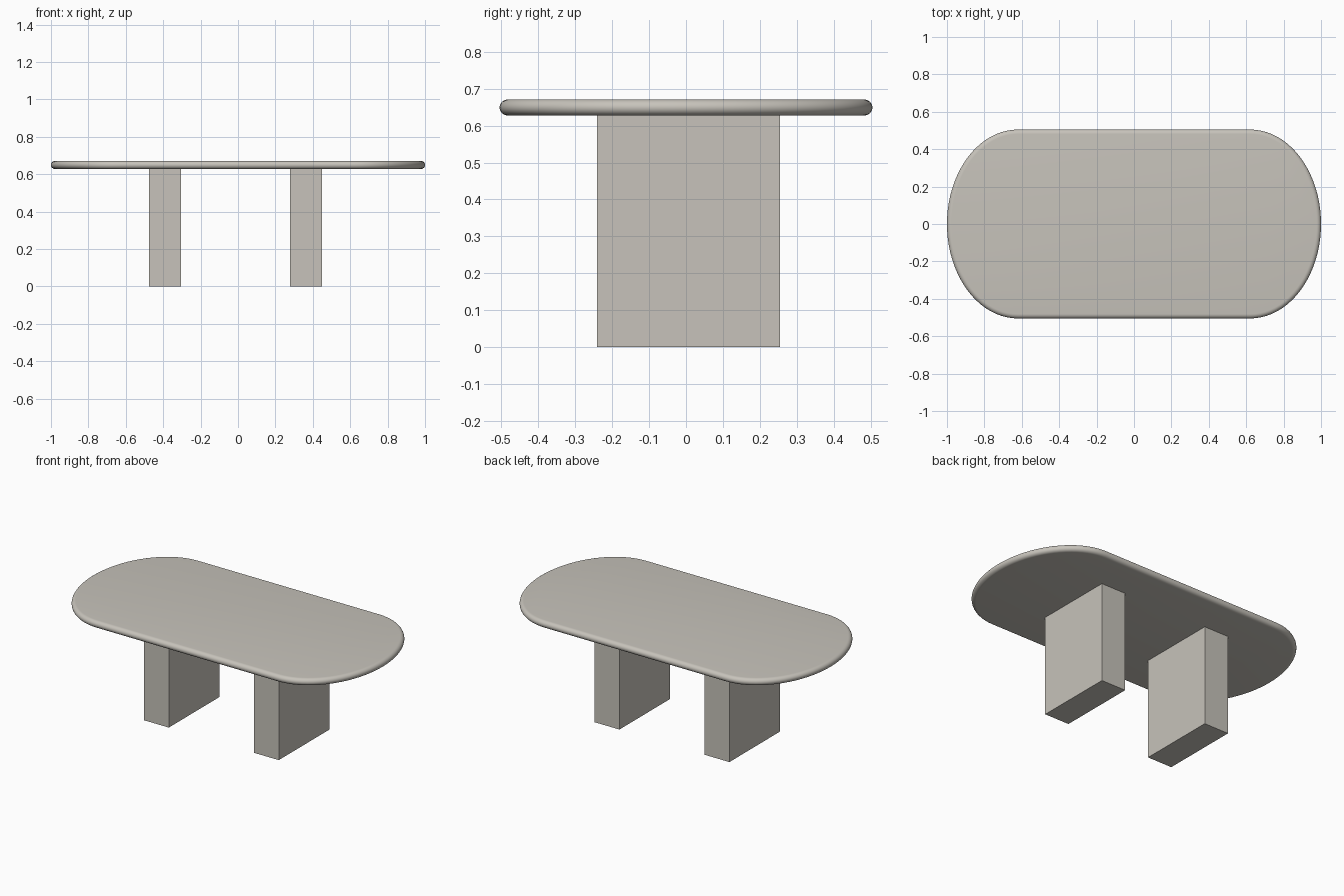
import bpy, bmesh, math

if "Cube" in bpy.data.objects:
    bpy.data.objects.remove(bpy.data.objects["Cube"])

stone = bpy.data.materials.new("warm grey stone")
stone.diffuse_color = (0.57, 0.545, 0.495, 1)
stone.use_nodes = True
stone.node_tree.nodes["Principled BSDF"].inputs["Base Color"].default_value = stone.diffuse_color


def add_object(name, bm):
    bmesh.ops.recalc_face_normals(bm, faces=bm.faces)
    mesh = bpy.data.meshes.new(name)
    bm.to_mesh(mesh)
    bm.free()
    mesh.materials.append(stone)
    obj = bpy.data.objects.new(name, mesh)
    bpy.context.collection.objects.link(obj)
    return obj


def outline(inset, steps=40):
    """Straight-sided oval with half-ellipse ends, moved inwards by inset."""
    cx, a, b = 0.62, 0.38, 0.505
    points = []
    for side in (1, -1):
        for i in range(steps + 1):
            t = -math.pi / 2 + math.pi * i / steps
            nx, ny = math.cos(t) / a, math.sin(t) / b
            n = math.hypot(nx, ny)
            x = cx + a * math.cos(t) - inset * nx / n
            y = b * math.sin(t) - inset * ny / n
            points.append((side * x, side * y))
    return points


# Table top: stacked outlines following a rounded edge
bm = bmesh.new()
z_mid, half, round_in = 0.649, 0.022, 0.024
rings = []
for k in range(13):
    p = -math.pi / 2 + math.pi * k / 12
    inset = round_in * (1 - math.cos(p))
    z = z_mid + half * math.sin(p)
    rings.append([bm.verts.new((x, y, z)) for x, y in outline(inset)])
for low, high in zip(rings, rings[1:]):
    for i in range(len(low)):
        j = (i + 1) % len(low)
        bm.faces.new((low[i], low[j], high[j], high[i]))
bm.faces.new(rings[0][::-1])
bm.faces.new(rings[-1])
top = add_object("table_top", bm)
bpy.context.view_layer.objects.active = top
top.select_set(True)
bpy.ops.object.shade_smooth_by_angle(angle=math.radians(35))

# Two block legs
for name, x0, x1 in (("left_leg", -0.475, -0.305), ("right_leg", 0.278, 0.448)):
    bm = bmesh.new()
    bmesh.ops.create_cube(bm, size=1)
    y0, y1, h = -0.241, 0.254, 0.63
    for v in bm.verts:
        v.co = ((x0 + x1) / 2 + v.co.x * (x1 - x0),
                (y0 + y1) / 2 + v.co.y * (y1 - y0),
                (v.co.z + 0.5) * h)
    add_object(name, bm)
